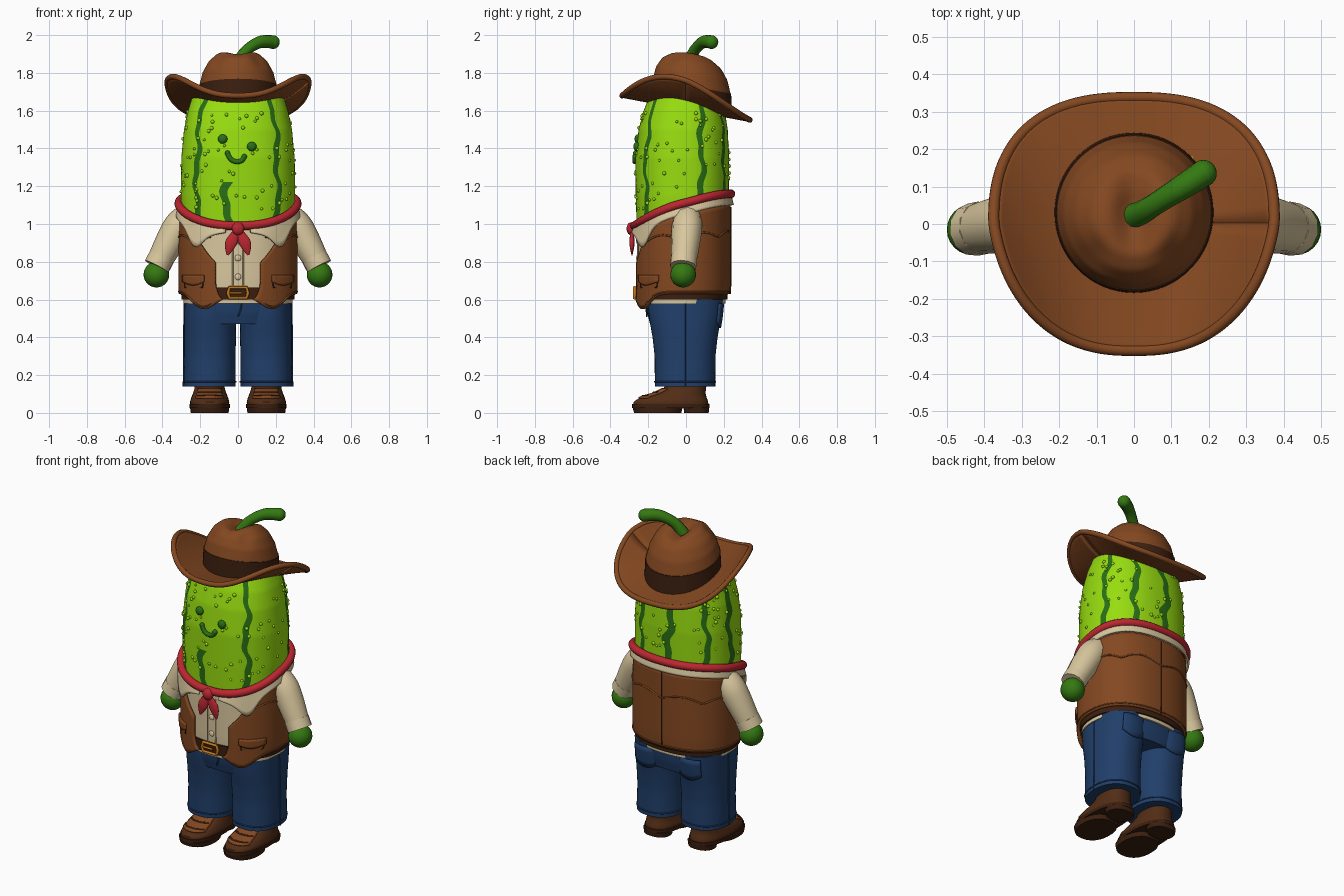
import bpy, bmesh, math, random
from math import sin, cos, pi, exp
from mathutils import Vector, Matrix

if "Cube" in bpy.data.objects:
    bpy.data.objects.remove(bpy.data.objects["Cube"], do_unlink=True)
random.seed(4)


def material(name, *rgb):
    m = bpy.data.materials.new(name)
    m.use_nodes = True
    m.diffuse_color = (*rgb, 1)
    m.node_tree.nodes["Principled BSDF"].inputs["Base Color"].default_value = (*rgb, 1)
    return m


LIME = material("lime skin", .31, .72, .005)
STRIPE = material("dark green", .022, .16, .008)
GREEN = material("stem green", .035, .19, .006)
TAN = material("saddle brown", .23, .065, .015)
BOOT = material("boot brown", .085, .026, .008)
DARK = material("dark brown", .045, .014, .005)
DENIM = material("denim blue", .015, .05, .145)
CREAM = material("cream", .69, .57, .34)
RED = material("red", .5, .02, .03)
GOLD = material("gold", .58, .2, .01)


def finish(ob, mat, angle=40):
    """Give the object its colour and smooth shading with sharp edges."""
    if not ob.data.materials:
        ob.data.materials.append(mat)
    bpy.ops.object.select_all(action="DESELECT")
    ob.select_set(True)
    bpy.context.view_layer.objects.active = ob
    bpy.ops.object.shade_smooth_by_angle(angle=math.radians(angle))
    return ob


def from_bmesh(name, bm, mat):
    me = bpy.data.meshes.new(name)
    bmesh.ops.recalc_face_normals(bm, faces=bm.faces)
    bm.to_mesh(me)
    bm.free()
    ob = bpy.data.objects.new(name, me)
    bpy.context.collection.objects.link(ob)
    return finish(ob, mat)


def grid(name, f, nu, nv, mat, closed=False, thick=0, second=None, rule=None):
    """Sheet or capped tube from f(u, v), both 0..1; rule(i, j) picks a second colour."""
    bm = bmesh.new()
    cols = nu if closed else nu + 1
    vs = [[bm.verts.new(f(i / nu, j / nv)) for i in range(cols)] for j in range(nv + 1)]
    for j in range(nv):
        for i in range(nu):
            k = (i + 1) % cols
            face = bm.faces.new((vs[j][i], vs[j][k], vs[j + 1][k], vs[j + 1][i]))
            if rule and rule(i, j):
                face.material_index = 1
    if closed:
        bm.faces.new(vs[0])
        bm.faces.new(vs[-1])
    ob = from_bmesh(name, bm, mat)
    if second:
        ob.data.materials.append(second)
    if thick:
        mod = ob.modifiers.new("thickness", "SOLIDIFY")
        mod.thickness, mod.offset = thick, 0
    return ob


def lerp(a, b, t):
    return a + (b - a) * t


def table(rows, z):
    """Interpolate rows of (z, values...)."""
    z = max(rows[0][0], min(rows[-1][0], z))
    for p, q in zip(rows, rows[1:]):
        if z <= q[0]:
            t = (z - p[0]) / (q[0] - p[0])
            return [lerp(a, b, t) for a, b in zip(p[1:], q[1:])]


P = 2 / 2.3


def power(c, p=P):
    return math.copysign(abs(c) ** p, c)


def point(rings, a, z, off=0):
    """Point on a rounded column at angle a from the front, rings of (z, x, y, rx, ry)."""
    x, y, rx, ry = table(rings, z)
    return Vector((x + (rx + off) * power(sin(a)), y - (ry + off) * power(cos(a)), z))


def angle_at(rings, x, z):
    return math.asin(power((x - table(rings, z)[0]) / table(rings, z)[2], 1 / P))


def column(name, rings, mat, nv=12, n=48):
    return grid(name, lambda u, v: point(rings, u * 2 * pi, lerp(rings[0][0], rings[-1][0], v)), n, nv, mat, True)


def tube(name, pts, r, mat, radii=None, closed=False, smooth=True):
    cu = bpy.data.curves.new(name, "CURVE")
    cu.dimensions, cu.bevel_depth, cu.bevel_resolution = "3D", r, 4
    cu.use_fill_caps, cu.resolution_u = True, 6
    s = cu.splines.new("NURBS" if smooth else "POLY")
    s.points.add(len(pts) - 1)
    for i, p in enumerate(pts):
        s.points[i].co = (*p, 1)
        s.points[i].radius = radii[i] if radii else 1
    s.use_cyclic_u = closed
    if smooth:
        s.use_endpoint_u, s.order_u = not closed, 3
    ob = bpy.data.objects.new(name, cu)
    bpy.context.collection.objects.link(ob)
    bpy.ops.object.select_all(action="DESELECT")
    ob.select_set(True)
    bpy.context.view_layer.objects.active = ob
    bpy.ops.object.convert(target="MESH")
    return finish(bpy.context.object, mat)


def ball(name, loc, r, mat, scale=(1, 1, 1)):
    bpy.ops.mesh.primitive_uv_sphere_add(segments=24, ring_count=14, radius=r, location=loc)
    ob = bpy.context.object
    ob.name, ob.scale = name, scale
    return finish(ob, mat)


TORSO = [(.55, 0, -.02, .29, .23), (.7, 0, -.02, .295, .236), (.9, 0, -.02, .295, .236), (1.2, 0, -.02, .29, .235)]
BODY = [(.95, 0, -.02, .295, .24), (1.15, 0, -.02, .303, .246), (1.35, 0, -.02, .3, .248), (1.5, 0, -.015, .286, .236),
        (1.6, 0, -.01, .265, .215), (1.68, 0, 0, .24, .19), (1.78, 0, 0, .18, .14)]


def fold(a):
    return abs((a + pi) % (2 * pi) - pi)


def neck(a):
    """Height of the kerchief around the body."""
    return 1.16 - .17 * ((1 + cos(a)) / 2) ** 1.7


def brim_z(x, y):
    return 1.615 - .19 * y + (abs(x) / .38) ** 2.5 * (.15 - .3 * y)


# Striped body with warts and face
def skin(u, v):
    a = u * 2 * pi
    z = lerp(neck(a), 1.76, v)
    a += .045 * sin(z * 21 + 3 * a) + .025 * sin(z * 47 + 2 * a)
    p = point(BODY, a, z)
    p.z = min(z, brim_z(p.x, p.y))
    return p


STRIPES = [42, 112, 150, 185, 231, 267, 315]
grid("body", skin, 144, 60, LIME, True, second=STRIPE,
     rule=lambda i, j: any(abs(i * 2.5 + 1 - s) < 3.8 for s in STRIPES) or (abs(i * 2.5 + 1 - 352) < 3.8 and j < 18))
bm = bmesh.new()
for k in range(130):
    a = random.uniform(0, 2 * pi)
    p = point(BODY, a, random.uniform(neck(a) + .05, 1.6))
    bmesh.ops.create_icosphere(bm, subdivisions=2, radius=random.uniform(.007, .011), matrix=Matrix.Translation(p))
from_bmesh("warts", bm, LIME)


def on_face(x, z, off=.004, rings=BODY):
    return point(rings, angle_at(rings, x, z), z, off)


for side, x, z in (("right", -.08, 1.45), ("left", .072, 1.41)):
    ball(side + "_eye", on_face(x, z), .025, STRIPE, (1, .7, 1))
smile = [on_face(x, z) for x, z in ((-.055, 1.375), (-.043, 1.342), (-.008, 1.327), (.026, 1.336), (.033, 1.357))]
tube("smile", smile, .013, STRIPE)
for p in (smile[0], smile[-1]):
    ball("smile_end", p, .014, STRIPE)

# Hat brim, crown, band and stem


def brim(u, v):
    a = u * 2 * pi
    y = .338 * power(sin(a), .8)
    x = .375 * power(cos(a), .8) * (1 + .5 * min(y, 0))
    k = lerp(.45, 1, v)
    x, y = x * k, y * k
    return Vector((x, y, brim_z(x, y)))


bm_brim = grid("hat_brim", lambda u, v: brim(u * .99999, v), 72, 12, TAN, thick=.022)
tube("hat_brim_edge", [brim(i / 72, 1) for i in range(72)], .015, TAN, closed=True)
PROFILE = [(0, .21, 0), (.3, .206, .12), (.5, .188, .19), (.65, .155, .25), (.78, .11, .29), (.9, .06, .305), (1, .004, .305)]


def crown(u, v):
    r, h = table(PROFILE, v)
    x, y = r * cos(u * 2 * pi), .03 + r * sin(u * 2 * pi)
    dent = .055 * exp(-(x / .05) ** 2 - ((y - .03) / .11) ** 2)
    pinch = .02 * exp(-((abs(x) - .11) / .04) ** 2 - ((y + .09) / .05) ** 2)
    top = max(0, min(1, (h - .15) / .1))
    return Vector((x, y, 1.615 - .19 * y + h - (dent + pinch) * top))


grid("hat_crown", crown, 64, 30, TAN, True)


def band(u, v):
    a, r = u * 2 * pi, lerp(.214, .209, v)
    y = .03 + r * sin(a)
    return Vector((r * cos(a), y, 1.62 - .19 * y + .115 * v))


grid("hat_band", band, 64, 2, DARK, True)
tube("stem", [(0, .02, 1.85), (.03, .035, 1.91), (.09, .075, 1.955), (.14, .105, 1.97), (.185, .135, 1.963)],
     .034, GREEN, [1.05, .85, .9, 1, 1.05])
ball("stem_tip", (.185, .135, 1.963), .036, GREEN)

# Shirt, placket, buttons, collar
grid("shirt", lambda u, v: point(TORSO, u * 2 * pi, lerp(.58, neck(u * 2 * pi), v), -.002), 72, 14, CREAM, True)
for x in (-.028, .028):
    tube("placket_seam", [on_face(x, lerp(.66, .94, t / 4), .001, TORSO) for t in range(5)], .003, CREAM)
for z in (.72, .82, .91):
    ball("button", on_face(0, z, 0, TORSO), .017, CREAM, (1, .5, 1))


def collar(u, v):
    a = lerp(.16, 2 * pi - .16, u)
    h = .06 + .085 * exp(-((fold(a) - .72) / .22) ** 2) - .03 * exp(-(fold(a) / .3) ** 2)
    return point(TORSO, a, neck(a) - h * v, lerp(.018, .032, v))


grid("shirt_collar", collar, 80, 5, CREAM, thick=.012)

# Vest with scalloped yoke, back seam and pockets
OPENING = [(.55, .18), (.61, .28), (.7, .34), (.87, .34), (.95, .55), (1.1, 1.0)]


def hem(a):
    return .63 - .08 * exp(-((fold(a) - .58) / .36) ** 2)


def vest(u, v):
    o = table(OPENING, lerp(.57, 1.06, v))[0]
    a = lerp(o, 2 * pi - o, u)
    return point(TORSO, a, lerp(hem(a), neck(a) - .06, v), .012)


grid("vest", vest, 96, 20, TAN, thick=.018)
yoke = [lerp(.42, 2 * pi - .42, i / 100) for i in range(101)]
tube("vest_yoke_seam", [point(TORSO, a, .9 + .035 * (1 - cos(a)) / 2 + .03 * abs(sin(a * 4)), .021) for a in yoke], .005, TAN)
tube("vest_back_seam", [point(TORSO, pi, lerp(.63, 1.09, t / 6), .021) for t in range(7)], .004, DARK)
tube("vest_hem_seam", [point(TORSO, a, hem(a) + .012, .021) for a in yoke], .004, TAN)
for s in (-1, 1):
    grid("vest_pocket_flap", lambda u, v: on_face(s * lerp(.165, .27, u), .73 - v * (.035 + .02 * sin(pi * u)), .024, TORSO),
         10, 4, TAN, thick=.012)
    tube("vest_pocket_edge", [on_face(s * x, z, .021, TORSO) for x, z in ((.17, .72), (.175, .665), (.262, .665), (.268, .72))],
         .004, DARK, smooth=False)

# Kerchief with knot and tails
ring = [point(BODY, i * pi / 36, neck(i * pi / 36), .012) for i in range(72)]
tube("kerchief", ring, .023, RED, closed=True)
ball("kerchief_knot", (0, -.29, .975), .033, RED, (1, .75, 1.05))
for s in (-1, 1):
    tail = tube("kerchief_tail", [(0, 0, 0), (s * .02, 0, -.04), (s * .045, 0, -.09), (s * .055, 0, -.14)],
                .034, RED, [.35, .8, 1, .15])
    tail.location, tail.scale = (0, -.286, .975), (1, .45, 1)

# Belt and buckle
grid("belt", lambda u, v: point(TORSO, u * 2 * pi, lerp(.6, .665, v), .008), 64, 2, DARK, True)
tube("buckle", [(x, -.272, z) for x, z in ((-.045, .608), (.045, .608), (.053, .635), (.045, .664), (-.045, .664), (-.053, .635))],
     .009, GOLD, closed=True, smooth=False)
tube("buckle_prong", [(-.045, -.274, .635), (.02, -.274, .635)], .006, GOLD, smooth=False)

# Jeans hips
column("jeans_hips", [(.47, 0, -.005, .26, .185), (.53, 0, -.006, .28, .2), (.64, 0, -.008, .282, .212)], DENIM)
tube("jeans_fly", [(.02, -.213, .6), (.02, -.211, .55), (0, -.207, .51)], .004, DENIM)

# Arms, legs and boots on both sides
for s in (-1, 1):
    name = "left_" if s > 0 else "right_"
    tube(name + "sleeve", [(s * x, y, z) for x, y, z in ((.235, .01, 1.07), (.295, .008, 1.02), (.355, 0, .92), (.425, -.014, .785))],
         .08, CREAM, [.75, 1.03, 1, .82])
    tube(name + "cuff", [(s * .404, -.01, .825), (s * .43, -.015, .775)], .071, CREAM, smooth=False)
    ball(name + "shoulder", (s * .25, .008, 1.04), .07, CREAM)
    ball(name + "hand", (s * .432, -.015, .732), .068, GREEN)

    LEG = [(.14, s * .15, -.005, .138, .16), (.3, s * .149, -.005, .136, .161), (.4, s * .148, -.005, .137, .172),
           (.5, s * .147, -.005, .138, .19), (.6, s * .147, -.005, .136, .2)]
    column(name + "jeans_leg", LEG, DENIM, 16)
    tube(name + "jeans_hem", [point(LEG, i * pi / 18, .165, .001) for i in range(36)], .004, DENIM, closed=True)
    tube(name + "jeans_side_seam", [point(LEG, s * pi / 2, lerp(.14, .6, t / 6), .001) for t in range(7)], .004, DENIM)
    grid(name + "back_pocket", lambda u, v: point(LEG, pi + lerp(-.5, .5, u), .58 - v * (.1 + .03 * sin(pi * u)), .004),
         10, 4, DENIM, thick=.01)

    BOOTS = [(.035, s * .15, -.08, .102, .2), (.06, s * .15, -.08, .104, .197), (.085, s * .15, -.064, .096, .172),
             (.105, s * .15, -.032, .088, .135), (.13, s * .15, -.005, .08, .112), (.17, s * .15, 0, .078, .108)]
    column(name + "boot", BOOTS, BOOT, 18)
    grid(name + "boot_tongue", lambda u, v: point(BOOTS, lerp(-.75, .75, u), lerp(.078, .128, v), .004), 10, 6, TAN, thick=.008)
    for z in (.09, .108):
        tube(name + "boot_lace", [point(BOOTS, lerp(-.6, .6, t / 6), z, .01) for t in range(7)], .006, DARK)
    column(name + "boot_welt", [(.026, s * .15, -.08, .107, .205), (.046, s * .15, -.08, .107, .205)], DARK, 1)
    column(name + "boot_sole", [(0, s * .15, -.15, .1, .125), (.03, s * .15, -.15, .104, .133)], DARK, 1)
    column(name + "boot_heel", [(0, s * .15, .055, .08, .065), (.03, s * .15, .055, .085, .068)], DARK, 1)
